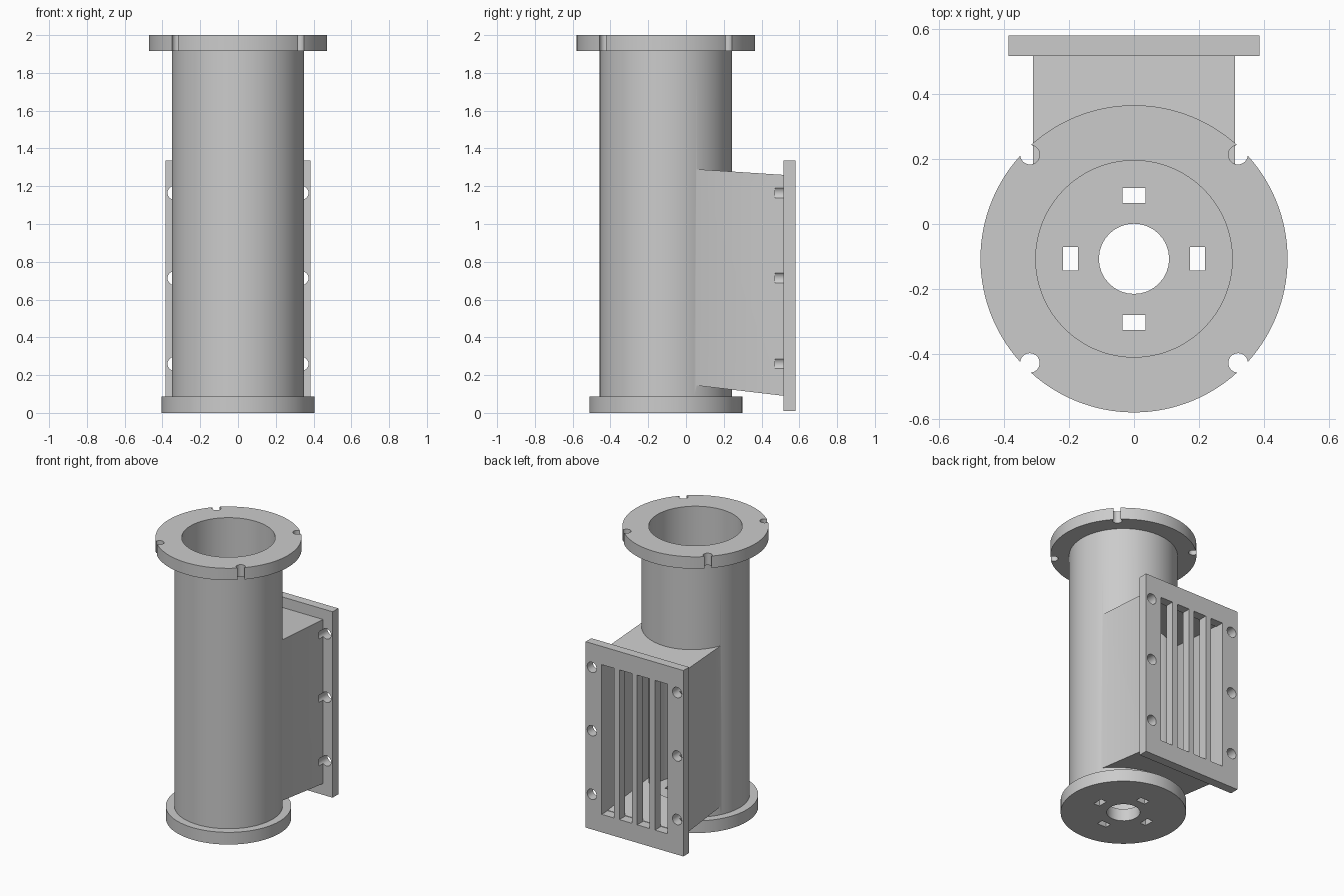
import bpy, bmesh
from math import pi, cos, sin
from mathutils import Matrix

if "Cube" in bpy.data.objects:
    bpy.data.objects.remove(bpy.data.objects["Cube"])

CY = -0.107          # y of the tube axis
SEG = 128


def finish(name, bm):
    bmesh.ops.recalc_face_normals(bm, faces=bm.faces)
    me = bpy.data.meshes.new(name)
    bm.to_mesh(me)
    bm.free()
    ob = bpy.data.objects.new(name, me)
    bpy.context.collection.objects.link(ob)
    return ob


def lathe(name, profile):
    """Solid of revolution about the tube axis; profile is (radius, z) upwards."""
    bm = bmesh.new()
    rings = [[bm.verts.new((r * cos(2 * pi * i / SEG), CY + r * sin(2 * pi * i / SEG), z))
              for i in range(SEG)] for r, z in profile]
    for a, b in zip(rings, rings[1:]):
        for i in range(SEG):
            j = (i + 1) % SEG
            bm.faces.new((a[i], a[j], b[j], b[i]))
    bm.faces.new(rings[0])
    bm.faces.new(rings[-1])
    return finish(name, bm)


def box(name, x0, x1, y0, y1, z0, z1):
    bm = bmesh.new()
    m = Matrix.Translation(((x0 + x1) / 2, (y0 + y1) / 2, (z0 + z1) / 2)) \
        @ Matrix.Diagonal((x1 - x0, y1 - y0, z1 - z0, 1))
    bmesh.ops.create_cube(bm, size=1, matrix=m)
    return finish(name, bm)


def cylinder(name, loc, r, depth, along_y=False):
    bm = bmesh.new()
    m = Matrix.Translation(loc)
    if along_y:
        m = m @ Matrix.Rotation(pi / 2, 4, 'X')
    bmesh.ops.create_cone(bm, cap_ends=True, segments=32, radius1=r, radius2=r,
                          depth=depth, matrix=m)
    return finish(name, bm)


def wedge(name, hx, y0, y1, inset):
    """Duct shape with sloping roof and floor, extruded across x."""
    def top(y): return 1.29 - (y - 0.055) * 0.065 - inset
    def low(y): return 0.145 - (y - 0.055) * 0.118 + inset
    side = [(y0, low(y0)), (y1, low(y1)), (y1, top(y1)), (y0, top(y0))]
    bm = bmesh.new()
    f = bm.faces.new([bm.verts.new((-hx, y, z)) for y, z in side])
    ext = bmesh.ops.extrude_face_region(bm, geom=[f])
    bmesh.ops.translate(bm, vec=(2 * hx, 0, 0),
                        verts=[v for v in ext['geom'] if isinstance(v, bmesh.types.BMVert)])
    return finish(name, bm)


def combine(target, tool, op):
    mod = target.modifiers.new(op, 'BOOLEAN')
    mod.operation, mod.solver, mod.object = op, 'EXACT', tool
    bpy.context.view_layer.objects.active = target
    bpy.ops.object.modifier_apply(modifier=mod.name)
    bpy.data.objects.remove(tool)


# Outer tube with both flanges, joined to the side duct and its plate
body = lathe("vented_tube_housing", [(0.405, 0), (0.405, 0.087), (0.35, 0.087),
                                     (0.35, 1.915), (0.472, 1.915), (0.472, 2)])
combine(body, wedge("side_duct", 0.31, 0.0, 0.55, 0), 'UNION')
combine(body, box("grille_plate", -0.385, 0.385, 0.516, 0.58, 0.01, 1.335), 'UNION')

# Main bore, floor hole and duct cavity
cutters = [lathe("bore", [(0.302, 0.087), (0.302, 2.1)]),
           cylinder("floor_hole", (0, CY, 0.05), 0.108, 0.3),
           wedge("duct_cavity", 0.26, 0.0, 0.516, 0.05)]

# Four upright grille slots
for i in range(4):
    x = -0.21 + 0.14 * i
    cutters.append(box("grille_slot", x - 0.049, x + 0.049, 0.512, 0.65, 0.138, 1.205))

# Plate screw holes, running a little way into the duct walls
for sx in (-1, 1):
    for z in (0.26, 0.713, 1.165):
        cutters.append(cylinder("plate_hole", (sx * 0.336, 0.57, z), 0.037, 0.2, True))

# Top flange notches
for sx in (-1, 1):
    for sy in (-1, 1):
        cutters.append(cylinder("flange_notch", (sx * 0.32, CY + sy * 0.32, 1.96), 0.03, 0.2))

# Four small rectangular floor slots
for s in (-0.195, 0.195):
    cutters.append(box("floor_slot", -0.036, 0.036, CY + s - 0.023, CY + s + 0.023, -0.1, 0.15))
    cutters.append(box("floor_slot", s - 0.023, s + 0.023, CY - 0.036, CY + 0.036, -0.1, 0.15))

for c in cutters:
    combine(body, c, 'DIFFERENCE')

# Smooth round walls, crisp edges
body.select_set(True)
bpy.context.view_layer.objects.active = body
bpy.ops.object.shade_smooth_by_angle(angle=pi / 6)
